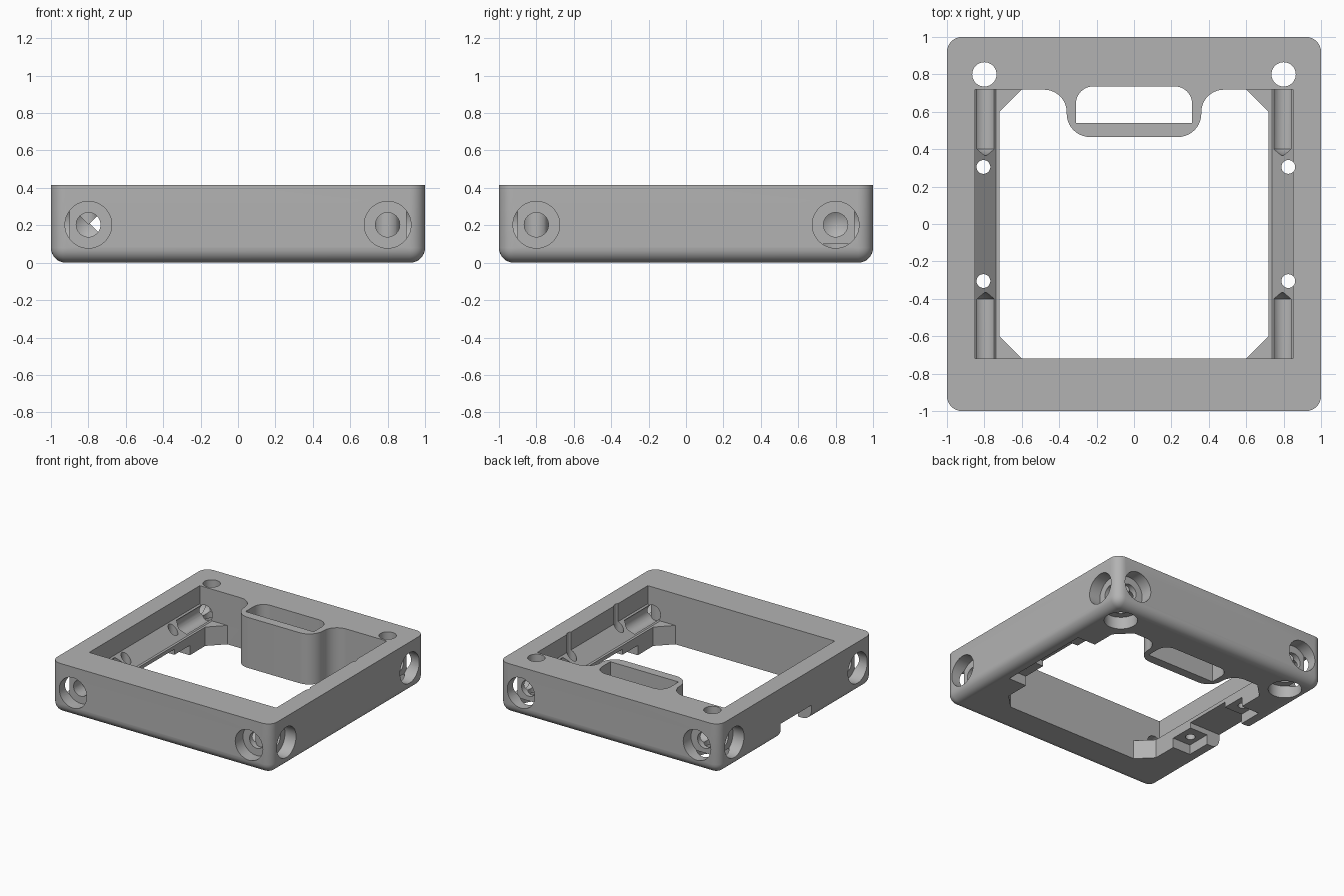
import bpy, bmesh, math
from mathutils import Matrix, Vector

if "Cube" in bpy.data.objects:
    bpy.data.objects.remove(bpy.data.objects["Cube"], do_unlink=True)

HEIGHT = 0.415
INNER = 0.718      # half length of the opening
HOLE = 0.8         # hole centre offset
MID = 0.203        # height of the side holes


def to_object(name, bm):
    bmesh.ops.recalc_face_normals(bm, faces=bm.faces)
    mesh = bpy.data.meshes.new(name)
    bm.to_mesh(mesh)
    bm.free()
    obj = bpy.data.objects.new(name, mesh)
    bpy.context.collection.objects.link(obj)
    return obj


def box(name, x0, x1, y0, y1, z0, z1):
    bm = bmesh.new()
    size = Vector((x1 - x0, y1 - y0, z1 - z0))
    centre = Vector((x0 + x1, y0 + y1, z0 + z1)) / 2
    bmesh.ops.create_cube(bm, size=1, matrix=Matrix.Translation(centre) @ Matrix.Diagonal(size).to_4x4())
    return to_object(name, bm)


def prism(name, points, low, high, along_y=False):
    """Extrude a 2D outline along z, or along y for an x-z outline."""
    bm = bmesh.new()
    place = (lambda a, b, h: (a, h, b)) if along_y else (lambda a, b, h: (a, b, h))
    base = bm.faces.new([bm.verts.new(place(a, b, low)) for a, b in points])
    top = bmesh.ops.extrude_face_region(bm, geom=[base])["geom"]
    moved = [v for v in top if isinstance(v, bmesh.types.BMVert)]
    bmesh.ops.translate(bm, verts=moved, vec=Vector(place(0, 0, high - low)))
    return to_object(name, bm)


def drill(name, profile, matrix, sides=40):
    """Revolve a (radius, height) profile that starts and ends on the axis."""
    bm = bmesh.new()
    rows = [bm.verts.new((r, 0, h)) for r, h in profile]
    edges = [bm.edges.new(pair) for pair in zip(rows, rows[1:])]
    bmesh.ops.spin(bm, geom=rows + edges, cent=(0, 0, 0), axis=(0, 0, 1),
                   angle=math.tau, steps=sides, use_duplicate=False)
    bmesh.ops.remove_doubles(bm, verts=bm.verts, dist=1e-5)
    bm.transform(matrix)
    return to_object(name, bm)


def arc(cx, cy, r, start, end, steps=10):
    angles = [math.radians(start + (end - start) * i / steps) for i in range(steps + 1)]
    return [(cx + r * math.cos(a), cy + r * math.sin(a)) for a in angles]


def cut(target, cutter):
    cutter.hide_render = True
    mod = target.modifiers.new("cut", "BOOLEAN")
    mod.operation = "DIFFERENCE"
    mod.solver = "EXACT"
    mod.object = cutter
    bpy.context.view_layer.objects.active = target
    bpy.ops.object.modifier_apply(modifier=mod.name)
    bpy.data.objects.remove(cutter, do_unlink=True)


# Frame block: upright and bottom edges rounded, top left sharp
frame = box("frame", -1, 1, -1, 1, 0, HEIGHT)
bm = bmesh.new()
bm.from_mesh(frame.data)
rounded = [e for e in bm.edges if min(v.co.z for v in e.verts) < 0.01]
bmesh.ops.bevel(bm, geom=rounded, offset=0.08, segments=8, profile=0.5, affect="EDGES")
bm.to_mesh(frame.data)
bm.free()

# Opening: sloped ledges above, cut-corner hole below, both leaving the slotted boss
half = [(0.738, 0.155), (0.85, 0.267), (0.85, 0.6)]
upper_outline = half + [(-x, z) for x, z in reversed(half)]
corner = [(0.6, -INNER), (INNER, -0.6), (INNER, 0.6), (0.6, INNER)]
lower_outline = corner + [(-x, y) for x, y in reversed(corner)]
boss_half = ([(0.48, 0.78)] + arc(0.48, INNER - 0.12, 0.12, 90, 180)
             + arc(0.235, 0.59, 0.125, 0, -90))
boss_outline = boss_half + [(-x, y) for x, y in reversed(boss_half)]
for opening in (prism("upper_opening", upper_outline, -INNER, INNER, along_y=True),
                prism("lower_opening", lower_outline, -0.2, 0.17)):
    cut(opening, prism("boss", boss_outline, -0.5, 1))
    cut(frame, opening)

# Slot through the boss
slot = [(-0.31, 0.54), (0.31, 0.54)] + arc(0.22, 0.645, 0.09, 0, 90) + arc(-0.22, 0.645, 0.09, 90, 180)
cut(frame, prism("slot", slot, -0.2, 0.6))

# Recesses under the side ledges; the right one opens through the outer wall
for s in (-1, 1):
    low, high = sorted((s * 0.7, s * 0.88))
    cut(frame, box("pad_recess", low, high, -0.4, 0.4, -0.1, 0.08))
    low, high = sorted((s * 0.7, -1.1 if s < 0 else 0.88))
    cut(frame, box("deep_recess", low, high, -0.2, 0.2, -0.1, 0.125))

# Counterbored holes at each corner along all three axes
blind = [(0, 0.36), (0.065, 0.4), (0.065, 0.9), (0.125, 0.9), (0.125, 1.1), (0, 1.1)]
through = [(0, -0.1), (0.125, -0.1), (0.125, 0.1), (0.065, 0.1), (0.065, 0.6), (0, 0.6)]
pin = [(0, -0.1), (0.037, -0.1), (0.037, 0.6), (0, 0.6)]
for quarter in range(4):
    turn = Matrix.Rotation(quarter * math.pi / 2, 4, "Z")
    for side in (-HOLE, HOLE):
        lay = Matrix.Translation((0, side, MID)) @ Matrix.Rotation(math.pi / 2, 4, "Y")
        cut(frame, drill("side_hole", blind, turn @ lay))
    cut(frame, drill("corner_hole", through, turn @ Matrix.Translation((HOLE, HOLE, 0))))

# Small pin holes through the ledges
for x in (-0.805, 0.825):
    for y in (-0.305, 0.305):
        cut(frame, drill("pin_hole", pin, Matrix.Translation((x, y, 0)), 24))

# Single grey material
grey = bpy.data.materials.new("plain grey")
grey.use_nodes = True
colour = (0.45, 0.45, 0.45, 1)
grey.diffuse_color = colour
grey.node_tree.nodes["Principled BSDF"].inputs["Base Color"].default_value = colour
frame.data.materials.clear()
frame.data.materials.append(grey)
for face in frame.data.polygons:
    face.material_index = 0

bpy.ops.object.select_all(action="DESELECT")
frame.select_set(True)
bpy.context.view_layer.objects.active = frame
bpy.ops.object.shade_smooth_by_angle(angle=math.radians(30))
